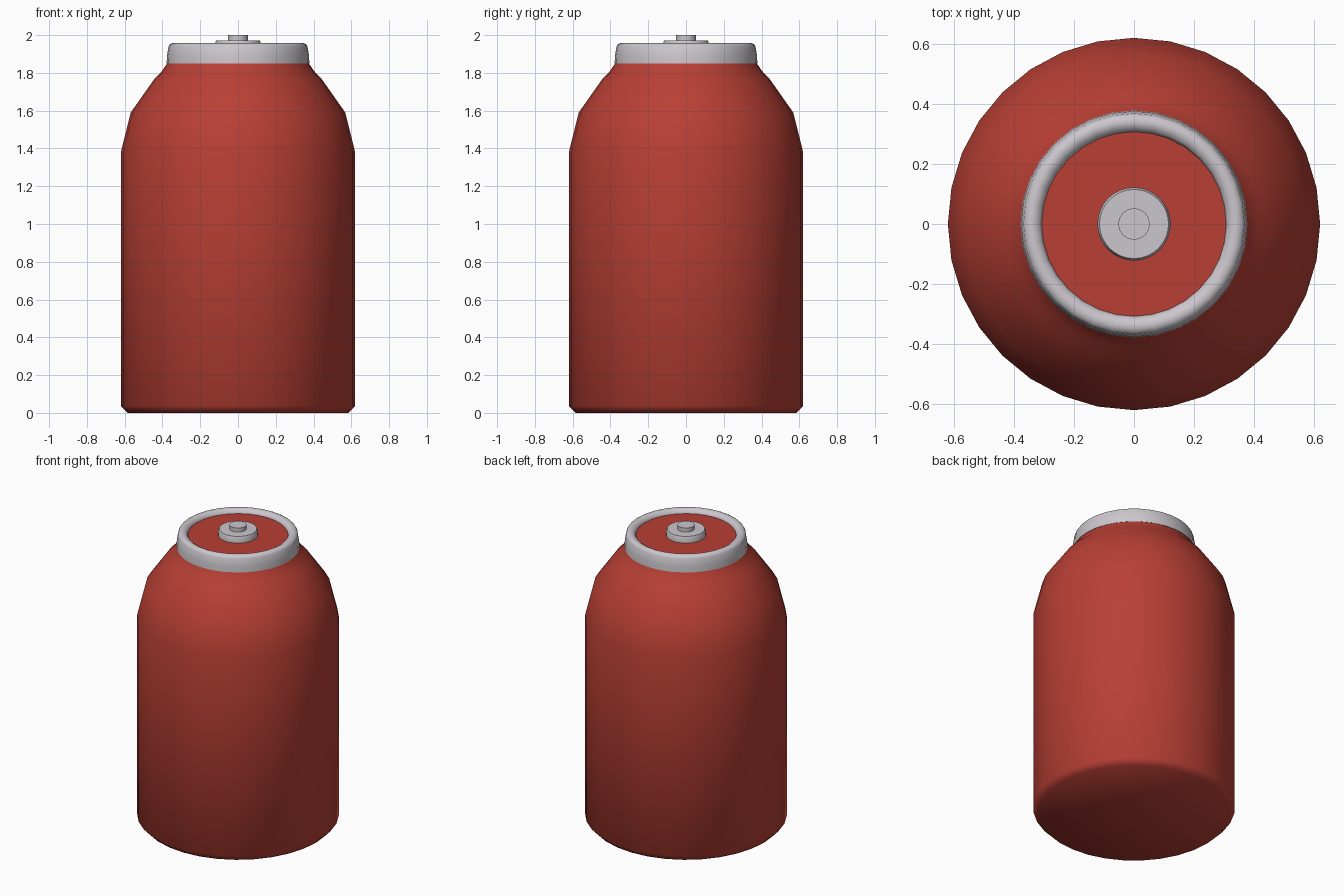
import bpy, bmesh, math

if "Cube" in bpy.data.objects:
    bpy.data.objects.remove(bpy.data.objects["Cube"])

def material(name, color):
    m = bpy.data.materials.new(name)
    m.diffuse_color = color
    m.use_nodes = True
    m.node_tree.nodes["Principled BSDF"].inputs["Base Color"].default_value = m.diffuse_color
    return m

red = material("red_paint", (0.48, 0.05, 0.035, 1))
metal = material("pale_metal", (0.60, 0.57, 0.61, 1))

def lathe(name, profile, mat, closed=False, sides=32, angle=50):
    """Revolve (radius, z) points around the z axis."""
    bm = bmesh.new()
    verts = [bm.verts.new((r, 0, z)) for r, z in profile]
    pairs = list(zip(verts, verts[1:]))
    if closed:
        pairs.append((verts[-1], verts[0]))
    edges = [bm.edges.new(p) for p in pairs]
    bmesh.ops.spin(bm, geom=verts + edges, cent=(0, 0, 0), axis=(0, 0, 1),
                   angle=math.tau, steps=sides, use_merge=False)
    bmesh.ops.remove_doubles(bm, verts=bm.verts, dist=0.0005)
    bmesh.ops.recalc_face_normals(bm, faces=bm.faces)
    me = bpy.data.meshes.new(name)
    bm.to_mesh(me)
    bm.free()
    me.materials.append(mat)
    ob = bpy.data.objects.new(name, me)
    bpy.context.collection.objects.link(ob)
    bpy.ops.object.select_all(action='DESELECT')
    ob.select_set(True)
    bpy.context.view_layer.objects.active = ob
    bpy.ops.object.shade_smooth_by_angle(angle=math.radians(angle))
    return ob

# Can body with chamfered base, shoulder, neck and recessed lid
lathe("can_body", [(0, 0), (0.585, 0), (0.62, 0.037), (0.62, 1.38),
                   (0.568, 1.59), (0.445, 1.765), (0.41, 1.80),
                   (0.375, 1.85), (0.34, 1.93), (0, 1.93)], red)

# Rounded metal collar around the lid
lathe("top_rim", [(0.378, 1.85), (0.376, 1.89), (0.368, 1.94), (0.362, 1.95),
                  (0.348, 1.957), (0.332, 1.956), (0.315, 1.947),
                  (0.305, 1.925), (0.335, 1.86)], metal, closed=True)

# Nozzle base and button
lathe("nozzle_base", [(0, 1.92), (0.122, 1.92), (0.122, 1.955), (0.115, 1.972),
                      (0, 1.972)], metal, angle=30)
lathe("nozzle_button", [(0, 1.96), (0.052, 1.96), (0.052, 2.0), (0, 2.0)],
      metal, angle=30)
